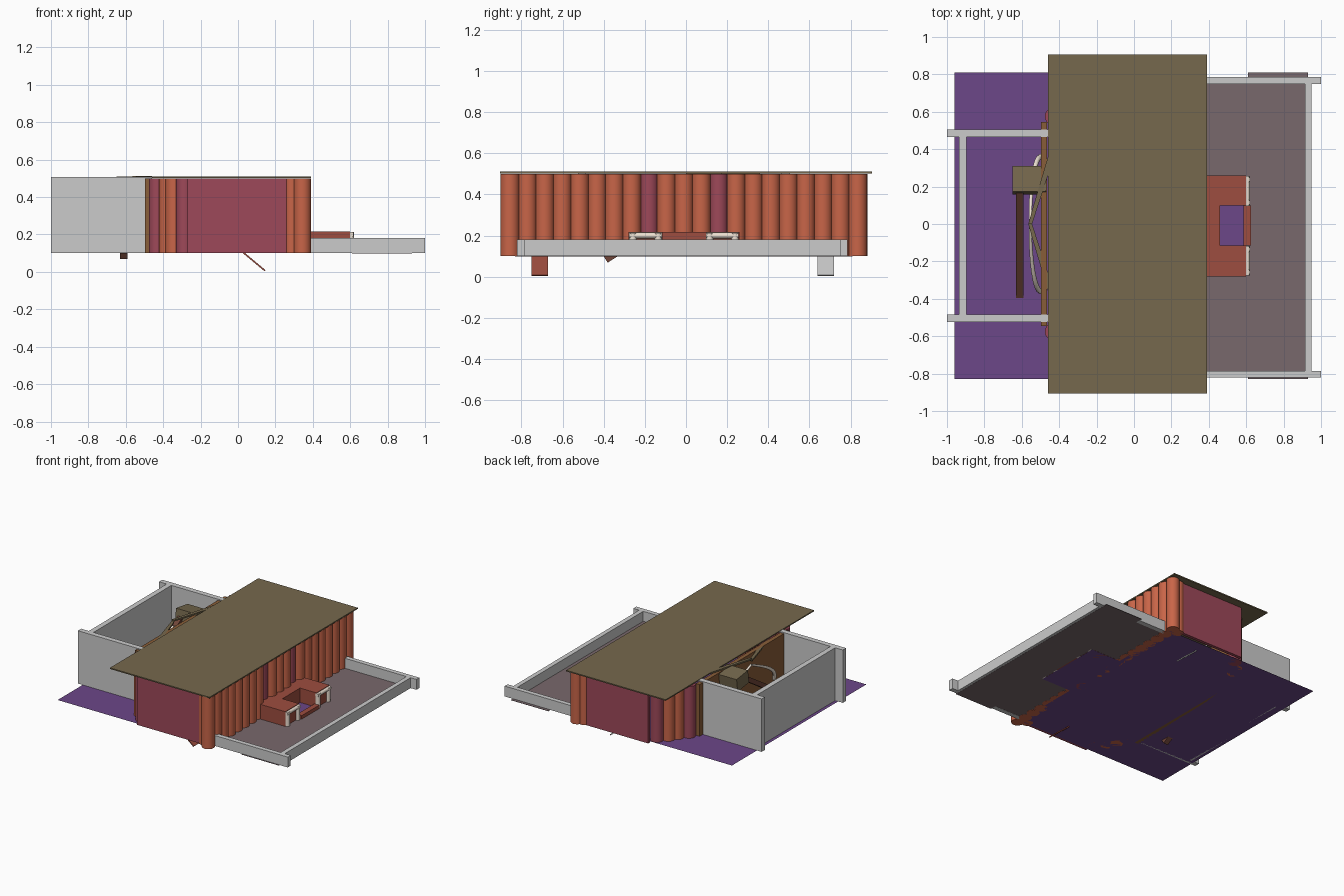
import bpy, math
from mathutils import Vector

if "Cube" in bpy.data.objects:
    bpy.data.objects.remove(bpy.data.objects["Cube"])

def mat(name, r, g, b):
    m = bpy.data.materials.new(name)
    m.diffuse_color = (r, g, b, 1)
    m.use_nodes = True
    m.node_tree.nodes["Principled BSDF"].inputs["Base Color"].default_value = m.diffuse_color
    return m

LOG = mat("log_orange", .58, .13, .065)
RED = mat("dark_red", .34, .065, .1)
PORCH = mat("porch_red", .34, .075, .05)
OLIVE = mat("olive", .18, .14, .075)
PURPLE = mat("purple", .15, .063, .25)
EARTH = mat("earth", .19, .14, .15)
BROWN = mat("brown", .25, .11, .04)
DARK = mat("dark_wood", .16, .06, .04)
BONE = mat("bone", .85, .75, .65)

def finish(o, name, m):
    o.name = name
    if m:
        o.data.materials.append(m)
    return o

def box(name, x0, x1, y0, y1, z0, z1, m=None):
    bpy.ops.mesh.primitive_cube_add(size=1, location=((x0+x1)/2, (y0+y1)/2, (z0+z1)/2))
    o = bpy.context.object
    o.scale = (x1-x0, y1-y0, z1-z0)
    return finish(o, name, m)

def rod(name, a, b, r, m=None, n=20):
    a, b = Vector(a), Vector(b)
    d = b - a
    bpy.ops.mesh.primitive_cylinder_add(vertices=n, radius=r, depth=d.length, location=(a+b)/2)
    o = bpy.context.object
    o.rotation_euler = d.to_track_quat('Z', 'Y').to_euler()
    bpy.ops.object.shade_smooth_by_angle(angle=math.radians(40))
    return finish(o, name, m)

def plank(name, a, b, w, t, m=None):
    # board running from a to b, w along world x or y
    a, b = Vector(a), Vector(b)
    d = b - a
    bpy.ops.mesh.primitive_cube_add(size=1, location=(a+b)/2)
    o = bpy.context.object
    o.scale = (t, w, d.length)
    o.rotation_euler = (0, math.atan2(d.x, d.z), 0) if abs(d.x) > abs(d.y) else (math.atan2(-d.y, d.z), 0, 0)
    return finish(o, name, m)

def sheet(name, pts, m=None):
    me = bpy.data.meshes.new(name)
    me.from_pydata(pts, [], [range(len(pts))])
    o = bpy.data.objects.new(name, me)
    bpy.context.collection.objects.link(o)
    return finish(o, name, m)

Z, TOP = .1, .5

# floors and roof
sheet("house_floor", [(-.96, -.83, Z), (.35, -.83, Z), (.35, -.28, Z), (.6, -.28, Z), (.6, .26, Z),
                      (.35, .26, Z), (.35, .81, Z), (-.96, .81, Z)], PURPLE)
box("yard_floor", .35, .92, -.79, .76, Z+.001, Z+.003, EARTH)
box("yard_strip", .61, .93, -.83, .81, Z-.001, Z+.001, EARTH)
box("roof", -.46, .39, -.905, .905, .502, .511, OLIVE)

# front log wall
for i in range(21):
    y = -.855 + i*.0845
    dark = i in (8, 12)
    rod("wall_log", (.325 if dark else .345, y, Z), (.325 if dark else .345, y, TOP), .046, RED if dark else LOG)

# end walls and angled back corners
for s in (-1, 1):
    box("end_panel", -.27, .27, s*.835-.012, s*.835+.012, Z, TOP, RED)
    rod("end_log", (.29, s*.82, Z), (.29, s*.82, TOP), .042, LOG)
    for x, y, m in ((-.285, .76, RED), (-.34, .70, LOG), (-.375, .64, LOG), (-.43, .575, RED)):
        rod("corner_log", (x, s*y, Z), (x, s*y, TOP), .047, m)
    # leaning boards inside
    plank("leaning_board", (.145, s*.695-.015, .006), (-.1, s*.695-.015, .21), .08, .008, PORCH if s < 0 else None)
box("back_wall", -.497, -.465, -.545, .545, Z, TOP, BROWN)

# tall back fence and low yard fence
for y in (-.505, .485):
    box("tall_fence_side", -1, -.46, y-.02, y+.02, Z, .508)
box("tall_fence_end", -.935, -.895, -.49, .47, Z, .508)
for y in (-.803, .767):
    box("low_fence_side", .36, 1, y-.018, y+.018, Z, .18)
box("low_fence_end", .915, .95, -.79, .755, Z, .18)

# porch block around a recess, with a low sill
box("porch_back", .36, .46, -.28, .26, Z, .217, PORCH)
box("porch_wing", .46, .6, -.28, -.115, Z, .217, PORCH)
box("porch_wing", .46, .6, .1, .26, Z, .217, PORCH)
box("porch_sill", .585, .625, -.115, .1, Z, .13, PORCH)
sheet("porch_rug", [(.45, -.12, .106), (.59, -.12, .106), (.59, .11, .106), (.45, .11, .106)], PURPLE)

# bone frames on the porch front
for y0, y1 in ((-.258, -.135), (.115, .238)):
    for y in (y0, y1):
        rod("bone_post", (.603, y, Z), (.603, y, .212), .018, BONE, 12)
    rod("bone_lintel", (.605, y0-.018, .2), (.605, y1+.018, .2), .014, BONE, 12)

# peaked back canopy and tusks
for s in (-1, 1):
    o = sheet("canopy_wing", [(-.565, 0, .5), (-.54, s*.09, .5), (-.46, s*.36, .5), (-.46, s*.26, .5), (-.545, 0, .5)], OLIVE)
    o.modifiers.new("thickness", 'SOLIDIFY').thickness = .012
    cu = bpy.data.curves.new("tusk", 'CURVE')
    cu.dimensions = '3D'
    cu.bevel_depth = .013
    sp = cu.splines.new('POLY')
    sp.points.add(8)
    for i, p in enumerate(sp.points):
        t = i/8
        p.co = (-.5-.055*math.sin(t*math.pi/2), s*.36*math.cos(t*math.pi/2), .2+.26*t, 1)
        p.radius = 1.1-.5*t
    o = bpy.data.objects.new("tusk", cu)
    bpy.context.collection.objects.link(o)
    cu.materials.append(BONE)

# hammer leaning against the back wall
plank("hammer_handle", (-.61, -.39, .083), (-.61, .2, .46), .035, .04, DARK)
h = box("hammer_head", -.65, -.47, .165, .305, .4, .5, OLIVE)
h.rotation_euler = (math.radians(-8), 0, 0)
